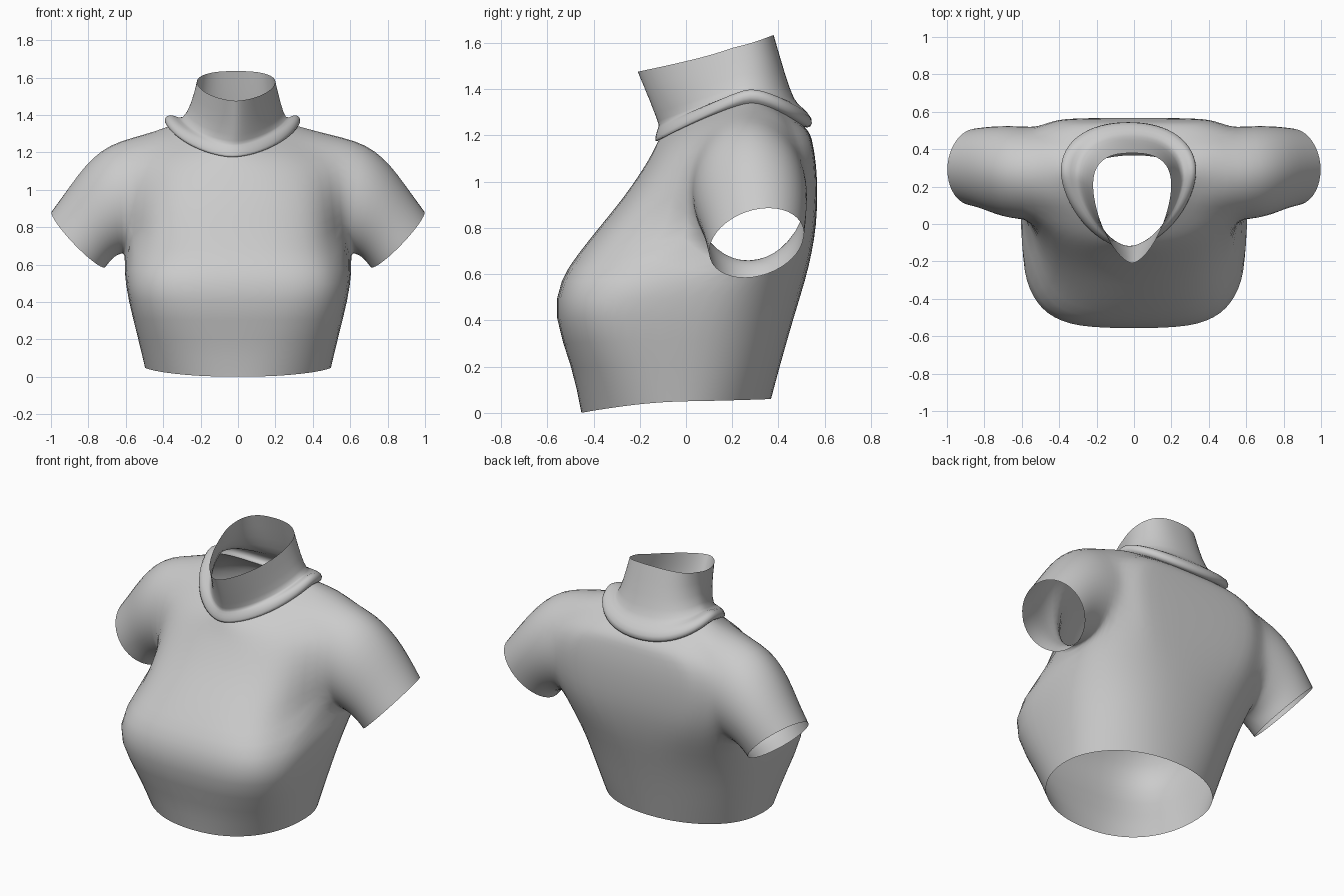
import bpy, bmesh, math
from mathutils import Vector

if "Cube" in bpy.data.objects:
    bpy.data.objects.remove(bpy.data.objects["Cube"])

N = 32          # columns around the body
SIDE = 3        # armhole reaches this many columns either side of the arm axis
LOW, HIGH = 4, 8  # body rows at the bottom and top of the armhole

fabric = bpy.data.materials.new("grey_fabric")
fabric.diffuse_color = (0.6, 0.6, 0.6, 1)
fabric.use_nodes = True
fabric.node_tree.nodes["Principled BSDF"].inputs["Base Color"].default_value = fabric.diffuse_color

# half width, y of widest point, front y, back y, front z, side z, back z,
# front power, back power, x shift
BODY = [
    (.50, -.03, -.455, .37, .00, .05, .06, 2.2, 2.1, 0),
    (.535, -.03, -.49, .41, .19, .20, .21, 2.7, 2.3, 0),
    (.592, -.02, -.58, .47, .42, .42, .42, 3.5, 2.4, 0),
    (.612, .05, -.545, .52, .58, .57, .58, 3.5, 2.7, 0),
    (.605, .14, -.475, .545, .68, .655, .69, 3.1, 3.4, 0),
    (.60, .22, -.38, .565, .80, .80, .81, 2.7, 4.4, 0),
    (.60, .25, -.28, .57, .92, .97, .95, 2.4, 5.0, 0),
    (.60, .27, -.21, .565, 1.02, 1.14, 1.07, 2.3, 5.0, 0),
    (.56, .28, -.165, .55, 1.09, 1.28, 1.16, 2.2, 4.4, 0),
    (.44, .28, -.14, .54, 1.14, 1.315, 1.205, 2.0, 3.0, -.01),
    (.345, .28, -.12, .515, 1.18, 1.345, 1.235, 1.75, 2.2, -.025),
]
COLLAR = [
    BODY[-1],
    (.37, .28, -.138, .54, 1.165, 1.365, 1.23, 1.7, 2.2, -.03),
    (.36, .28, -.135, .555, 1.20, 1.405, 1.27, 1.7, 2.2, -.03),
    (.315, .27, -.12, .50, 1.24, 1.405, 1.325, 1.65, 2.2, -.025),
    (.28, .26, -.12, .47, 1.245, 1.37, 1.345, 1.6, 2.2, -.02),
    (.24, .23, -.155, .43, 1.34, 1.46, 1.46, 1.6, 2.3, -.01),
    (.21, .20, -.212, .38, 1.475, 1.58, 1.635, 1.6, 2.6, -.01),
]


def ring_point(row, i):
    w, yc, yf, yb, zf, zs, zb, nf, nb, xc = row
    a = 2 * math.pi * i / N
    c, s = math.cos(a), math.sin(a)
    n, ye, ze = (nf, yf, zf) if s < 0 else (nb, yb, zb)
    x = xc + math.copysign(abs(c) ** (2 / n), c) * w
    bend = 1.0 if zs > 1.44 else 1.4
    return Vector((x, yc + (ye - yc) * abs(s) ** (2 / n), zs + (ze - zs) * abs(s) ** bend))


def loft(bm, rows, skip=lambda r, i: False):
    grid = [[bm.verts.new(ring_point(row, i)) for i in range(N)] for row in rows]
    for r in range(len(rows) - 1):
        for i in range(N):
            if not skip(r, i):
                j = (i + 1) % N
                bm.faces.new((grid[r][i], grid[r][j], grid[r + 1][j], grid[r + 1][i]))
    return grid


def finish(bm, name):
    loose = [v for v in bm.verts if not v.link_faces]
    bmesh.ops.delete(bm, geom=loose, context='VERTS')
    for f in bm.faces:
        f.smooth = True
    me = bpy.data.meshes.new(name)
    bm.to_mesh(me)
    bm.free()
    me.materials.append(fabric)
    ob = bpy.data.objects.new(name, me)
    bpy.context.collection.objects.link(ob)
    ob.modifiers.new("soft", 'SUBSURF').levels = 1
    ob.modifiers["soft"].render_levels = 1


def in_armhole(r, i):
    half = N // 2
    return LOW <= r < HIGH and -SIDE <= (i + SIDE) % half - SIDE < SIDE


def sleeve(bm, grid, side):
    # armhole loop, from the underarm round the back, top and front
    col = (lambda k: k % N) if side > 0 else (lambda k: (N // 2 - k) % N)
    loop = [(LOW, k) for k in range(SIDE)]
    loop += [(r, SIDE) for r in range(LOW, HIGH)]
    loop += [(HIGH, k) for k in range(SIDE, -SIDE, -1)]
    loop += [(r, -SIDE) for r in range(HIGH, LOW, -1)]
    loop += [(LOW, k) for k in range(-SIDE, 0)]
    prev = [grid[r][col(k)] for r, k in loop]
    n, steps = len(prev), 5
    angles = [2 * math.pi * k / n - math.pi / 2 for k in range(n)]
    # round the armhole and relax the cloth beside it
    for v, a in zip(prev, angles):
        ca, sa = math.cos(a), math.sin(a)
        v.co = (side * (.585 - .02 * sa - .04 * abs(ca)), .272 + .25 * ca, .972 + .312 * sa)
    near = [grid[r][col(k)] for r in range(LOW, HIGH + 1) for k in (-6, -5, -4, 4, 5)]
    near += [grid[HIGH + 1][col(k)] for k in (-4, -3, 3, 4)]
    for _ in range(3):
        bmesh.ops.smooth_vert(bm, verts=near, factor=.4,
                              use_axis_x=True, use_axis_y=True, use_axis_z=True)
    start = [v.co.copy() for v in prev]
    for st in range(1, steps + 1):
        t = st / steps
        cur = []
        for p, a in zip(start, angles):
            ca, sa = math.cos(a), math.sin(a)
            # slanted cuff at the sleeve end
            q = Vector((side * (.853 + .147 * sa), .305 + .208 * ca - .015 * sa,
                        .735 + .145 * sa + .05 * ca))
            d = (q - p).length
            c1 = p + d * .4 * Vector((side * .97, .08 * ca, -.12))
            c2 = q - d * .35 * Vector((side * .6, -.1 * ca, -.75))
            u = 1 - t
            cur.append(bm.verts.new(u**3 * p + 3 * u * u * t * c1 + 3 * u * t * t * c2 + t**3 * q))
        for k in range(n):
            j = (k + 1) % n
            f = (prev[k], prev[j], cur[j], cur[k])
            bm.faces.new(f if side > 0 else f[::-1])
        prev = cur


# body with both short sleeves
bm = bmesh.new()
grid = loft(bm, BODY, in_armhole)
for side in (1, -1):
    sleeve(bm, grid, side)
finish(bm, "shirt_body")

# rolled collar and open neck
bm = bmesh.new()
loft(bm, COLLAR)
finish(bm, "collar")
